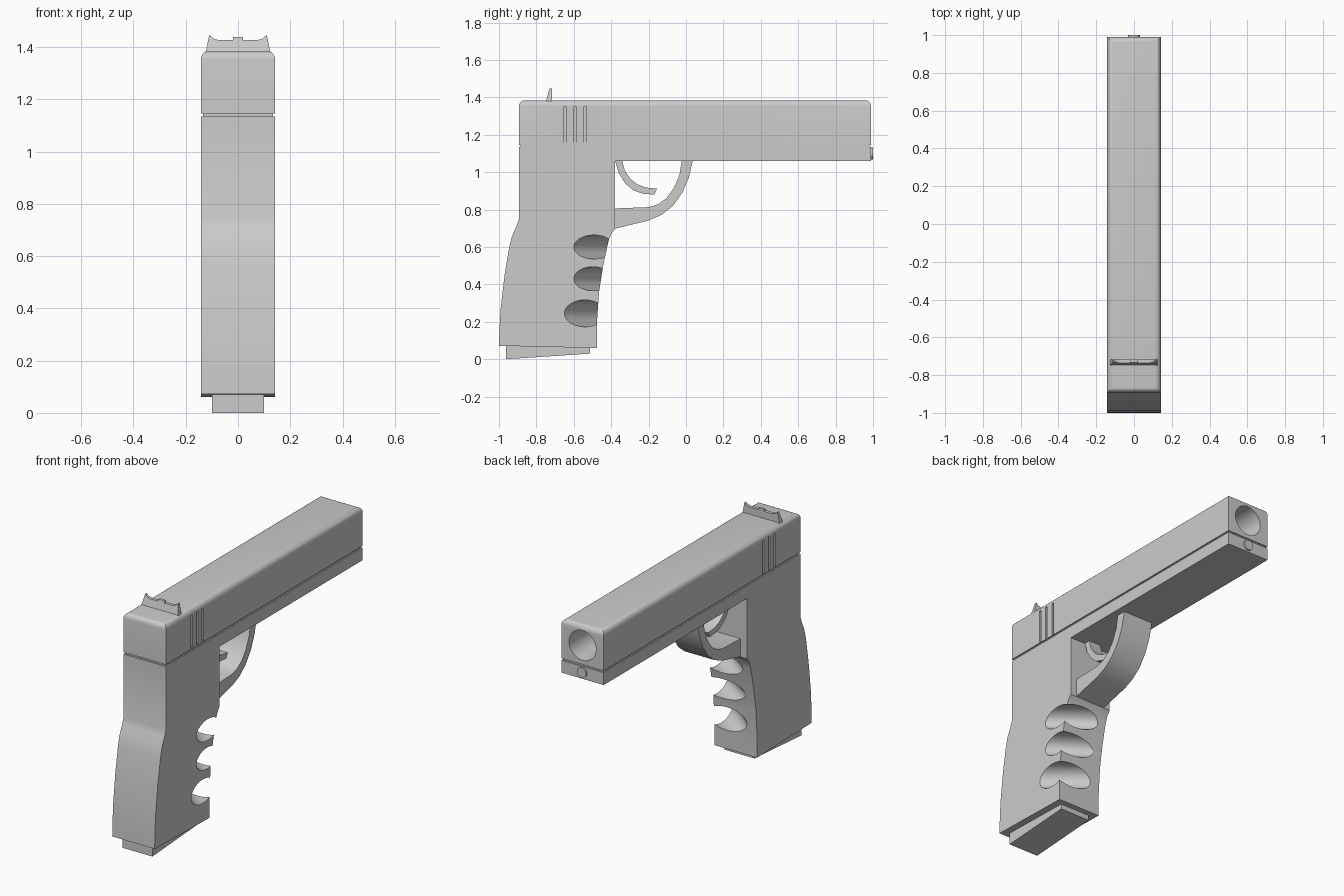
import bpy, bmesh, math
from mathutils import Vector, Matrix

if "Cube" in bpy.data.objects:
    bpy.data.objects.remove(bpy.data.objects["Cube"])


def finish(name, bm):
    bmesh.ops.recalc_face_normals(bm, faces=bm.faces)
    me = bpy.data.meshes.new(name)
    bm.to_mesh(me)
    bm.free()
    ob = bpy.data.objects.new(name, me)
    bpy.context.collection.objects.link(ob)
    return ob


def activate(ob):
    bpy.ops.object.select_all(action='DESELECT')
    ob.select_set(True)
    bpy.context.view_layer.objects.active = ob


def smooth(ob, angle=30):
    activate(ob)
    bpy.ops.object.shade_smooth_by_angle(angle=math.radians(angle))


def extrude_side(name, pts, half):
    """Side profile of (y, z) points, extruded across x."""
    bm = bmesh.new()
    f = bm.faces.new([bm.verts.new((-half, y, z)) for y, z in pts])
    r = bmesh.ops.extrude_face_region(bm, geom=[f])
    verts = [v for v in r['geom'] if isinstance(v, bmesh.types.BMVert)]
    bmesh.ops.translate(bm, verts=verts, vec=(2 * half, 0, 0))
    return finish(name, bm)


def box(name, lo, hi, bevel=0.0):
    """Box between two corners; the bevel rounds only the top edges."""
    lo, hi = Vector(lo), Vector(hi)
    bm = bmesh.new()
    mat = Matrix.Translation((lo + hi) / 2) @ Matrix.Diagonal((*(hi - lo), 1))
    bmesh.ops.create_cube(bm, size=1, matrix=mat)
    if bevel:
        top = [e for e in bm.edges if all(v.co.z > hi.z - 1e-4 for v in e.verts)]
        bmesh.ops.bevel(bm, geom=top, offset=bevel, segments=5, profile=0.5, affect='EDGES')
    return finish(name, bm)


def cylinder(name, centre, axis, radius, length, squash=1.0, segs=40):
    """Cylinder along a horizontal axis; squash scales its height in z."""
    rot = Vector(axis).to_track_quat('Z', 'Y').to_matrix().to_4x4()
    mat = Matrix.Translation(centre) @ Matrix.Diagonal((1, 1, squash, 1)) @ rot
    bm = bmesh.new()
    bmesh.ops.create_cone(bm, cap_ends=True, segments=segs, radius1=radius,
                          radius2=radius, depth=length, matrix=mat)
    return finish(name, bm)


def cut(ob, cutters):
    for c in cutters:
        c.hide_render = True
        m = ob.modifiers.new("cut", 'BOOLEAN')
        m.operation, m.solver, m.object = 'DIFFERENCE', 'EXACT', c
        activate(ob)
        bpy.ops.object.modifier_apply(modifier=m.name)
        bpy.data.objects.remove(c)


W = 0.142

# Frame with grip
frame = extrude_side("frame_and_grip", [
    (-1.0, 0.072), (-0.477, 0.06), (-0.476, 0.2), (-0.465, 0.36), (-0.443, 0.5),
    (-0.415, 0.63), (-0.4, 0.67), (-0.38, 0.695), (-0.38, 1.06), (0.99, 1.06),
    (0.99, 1.135), (-0.893, 1.135), (-0.893, 0.75), (-0.905, 0.715), (-0.93, 0.66),
    (-0.945, 0.6), (-0.97, 0.45), (-0.99, 0.28), (-0.997, 0.17)], W)

# Finger grooves across one front corner of the grip: z, back end, front y, half height
grooves = []
for z, back, front, h in [(0.6, -0.6, -0.43, 0.064), (0.43, -0.6, -0.457, 0.064),
                          (0.245, -0.65, -0.475, 0.072)]:
    a, b = Vector((W, back, z)), Vector((-0.075, front, z))
    d = (b - a).normalized()
    out = Vector((0, 0, 1)).cross(d)
    if out.x < 0:
        out = -out
    grooves.append(cylinder("groove_cutter", (a + b) / 2 + out * 0.085, d, 0.085, 0.8, h / 0.085))
cut(frame, grooves)
smooth(frame)

# Recessed seam between frame and slide
box("seam_core", (-W + 0.008, -0.885, 1.12), (W - 0.008, 0.982, 1.16))

# Slide with bore and side serrations
slide = box("slide", (-W, -0.893, 1.146), (W, 0.99, 1.384), 0.03)
cutters = [cylinder("bore_cutter", (0, 0.8, 1.262), (0, 1, 0), 0.09, 0.8)]
for y in (-0.645, -0.592, -0.538):
    for s in (-1, 1):
        x = sorted((s * (W - 0.012), s * (W + 0.05)))
        cutters.append(box("serration_cutter", (x[0], y - 0.007, 1.152), (x[1], y + 0.007, 1.352)))
cut(slide, cutters)
smooth(slide)

# Rod end below the bore
smooth(cylinder("rod_end", (0, 0.97, 1.1), (0, 1, 0), 0.031, 0.06, segs=24))

# Rear sight: half outline mirrored, tapering in depth towards the top
half = [(0.125, 1.375), (0.11, 1.447), (0.095, 1.433), (0.075, 1.427), (0.02, 1.427), (0.02, 1.438)]
outline = half + [(-x, z) for x, z in reversed(half)]
bm = bmesh.new()
rings = []
for side in (0, 1):
    rings.append([bm.verts.new((x, (-0.717 if side else -0.75 + (z - 1.375) * 0.28), z))
                  for x, z in outline])
    bm.faces.new(rings[-1])
for i in range(len(outline)):
    j = (i + 1) % len(outline)
    bm.faces.new((rings[0][i], rings[0][j], rings[1][j], rings[1][i]))
finish("rear_sight", bm)

# Trigger guard
smooth(extrude_side("trigger_guard", [
    (-0.39, 0.695), (-0.2, 0.742), (-0.13, 0.772), (-0.07, 0.82), (-0.02, 0.89),
    (0.015, 0.97), (0.037, 1.065), (-0.022, 1.065), (-0.035, 0.985), (-0.065, 0.915),
    (-0.105, 0.86), (-0.15, 0.828), (-0.2, 0.813), (-0.39, 0.806)], 0.1))

# Trigger
smooth(extrude_side("trigger", [
    (-0.38, 1.065), (-0.36, 0.995), (-0.325, 0.94), (-0.28, 0.902), (-0.23, 0.885),
    (-0.17, 0.88), (-0.155, 0.912), (-0.215, 0.918), (-0.26, 0.935), (-0.3, 0.967),
    (-0.328, 1.01), (-0.342, 1.065)], 0.04))

# Base plate under the grip
extrude_side("base_plate", [(-0.962, 0.0), (-0.513, 0.03), (-0.513, 0.09), (-0.962, 0.09)], 0.1)
